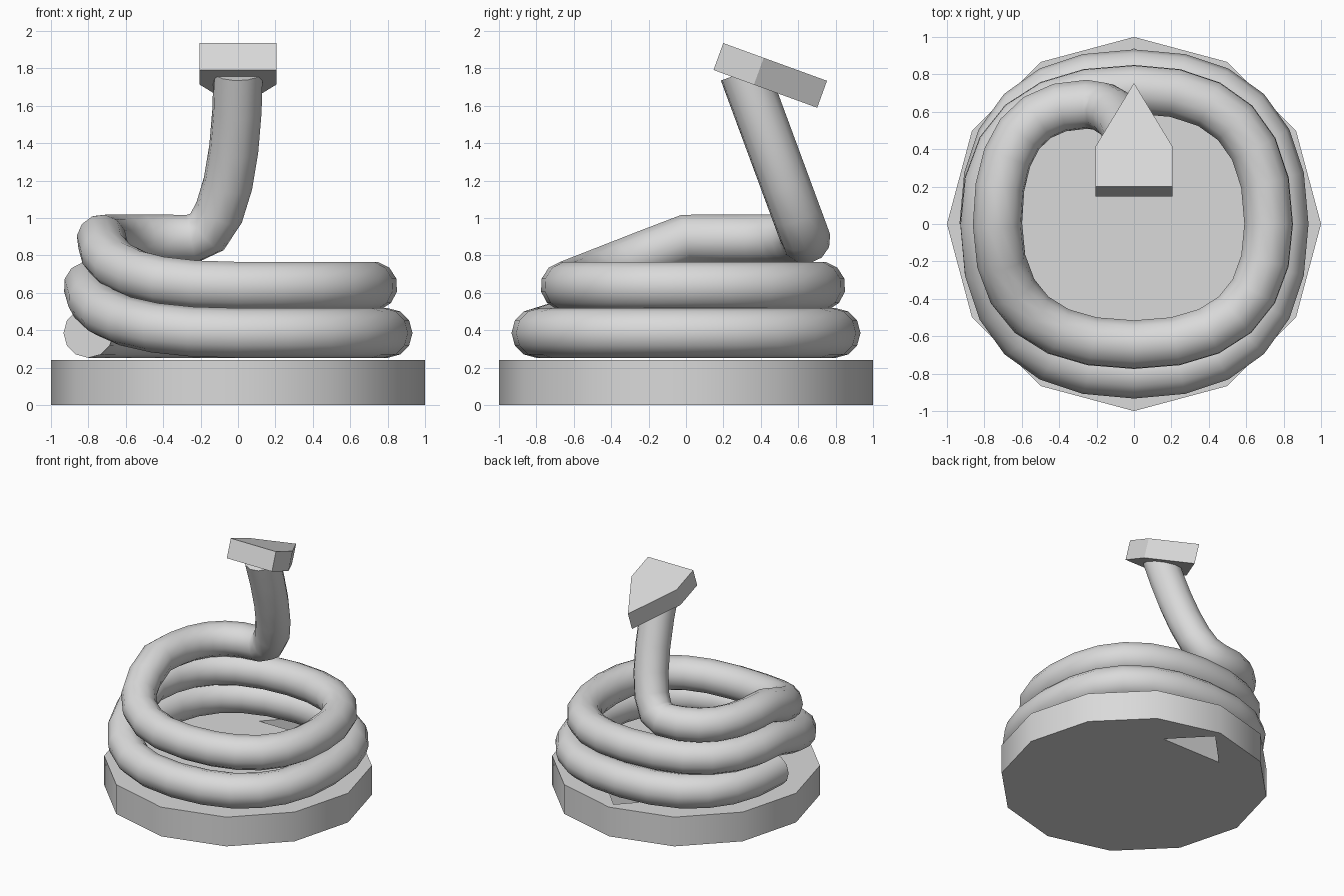
import bpy
import bmesh
from math import cos, sin, pi, radians
from mathutils import Vector

cube = bpy.data.objects.get("Cube")
if cube:
    bpy.data.objects.remove(cube, do_unlink=True)

GREY = (0.7, 0.7, 0.7, 1.0)
grey = bpy.data.materials.new("plain_grey")
grey.use_nodes = True
grey.diffuse_color = GREY
grey.node_tree.nodes["Principled BSDF"].inputs["Base Color"].default_value = GREY


def add_object(name, data):
    obj = bpy.data.objects.new(name, data)
    bpy.context.collection.objects.link(obj)
    data.materials.append(grey)
    return obj


def select_only(obj):
    bpy.ops.object.select_all(action="DESELECT")
    obj.select_set(True)
    bpy.context.view_layer.objects.active = obj


def prism(name, outlines, height):
    """Extrude a filled outline (any further outlines are holes) upwards."""
    bm = bmesh.new()
    edges = []
    for outline in outlines:
        ring = [bm.verts.new((x, y, 0)) for x, y in outline]
        edges += [bm.edges.new((a, b)) for a, b in zip(ring, ring[1:] + ring[:1])]
    bmesh.ops.triangle_fill(bm, edges=edges, use_beauty=True)
    grown = bmesh.ops.extrude_face_region(bm, geom=bm.faces[:], use_keep_orig=True)
    top = [v for v in grown["geom"] if isinstance(v, bmesh.types.BMVert)]
    bmesh.ops.translate(bm, verts=top, vec=(0, 0, height))
    bmesh.ops.recalc_face_normals(bm, faces=bm.faces[:])
    mesh = bpy.data.meshes.new(name)
    bm.to_mesh(mesh)
    bm.free()
    return add_object(name, mesh)


# Twelve-sided base with a triangular hole through its back
rim = [(cos(i * pi / 6), sin(i * pi / 6)) for i in range(12)]
hole = [(-0.27, 0.66), (0.27, 0.66), (0, 0.94)]
base = prism("base", [rim, hole], 0.24)
select_only(base)
bpy.ops.object.shade_smooth_by_angle(angle=radians(35))

# Coil: quarter turns going left, back, right, front, and climbing from front to left
LOW, MID, HIGH = 0.385, 0.635, 0.887
stops = [Vector(p) for p in (
    (-0.80, 0, LOW), (0, 0.80, LOW), (0.80, 0, LOW), (0, -0.80, LOW),
    (-0.80, 0, MID), (0, 0.72, MID), (0.72, 0, MID), (0, -0.645, MID),
    (-0.73, 0, HIGH), (-0.25, 0.64, HIGH))]
neck_top = Vector((0, 0.31, 1.78))
ROUND = 0.67

curve = bpy.data.curves.new("snake_body", "CURVE")
curve.dimensions = "3D"
curve.bevel_depth = 0.133
curve.bevel_resolution = 4
curve.resolution_u = 6
curve.use_fill_caps = True
spline = curve.splines.new("BEZIER")
spline.bezier_points.add(len(stops))
points = spline.bezier_points
for point, co in zip(points, stops + [neck_top]):
    point.handle_left_type = point.handle_right_type = "FREE"
    point.co = point.handle_left = point.handle_right = co

for i in range(len(stops) - 1):
    step = stops[i + 1] - stops[i]
    out = Vector((0, step.y, 0)) if i % 2 == 0 else Vector((step.x, 0, 0))
    points[i].handle_right = stops[i] + out * ROUND
    points[i + 1].handle_left = stops[i + 1] - (step - out) * ROUND

# Neck: leaves the coil sideways and rises in a straight lean
points[-2].handle_right = stops[-1] + Vector((0.19, 0, 0))
rise = neck_top - stops[-1]
points[-1].handle_left = neck_top - Vector((0, rise.y, rise.z)) * 0.45

body = add_object("snake_body", curve)
select_only(body)
bpy.ops.object.convert(target="MESH")
bpy.ops.object.shade_smooth_by_angle(angle=radians(40))

# Pointed head, tilted down towards its tip
HALF = 0.205
head = prism("head", [[(-HALF, 0), (HALF, 0), (HALF, 0.23), (0, 0.59), (-HALF, 0.23)]], 0.153)
head.location = (0, 0.147, 1.791)
head.rotation_euler.x = radians(-20)
